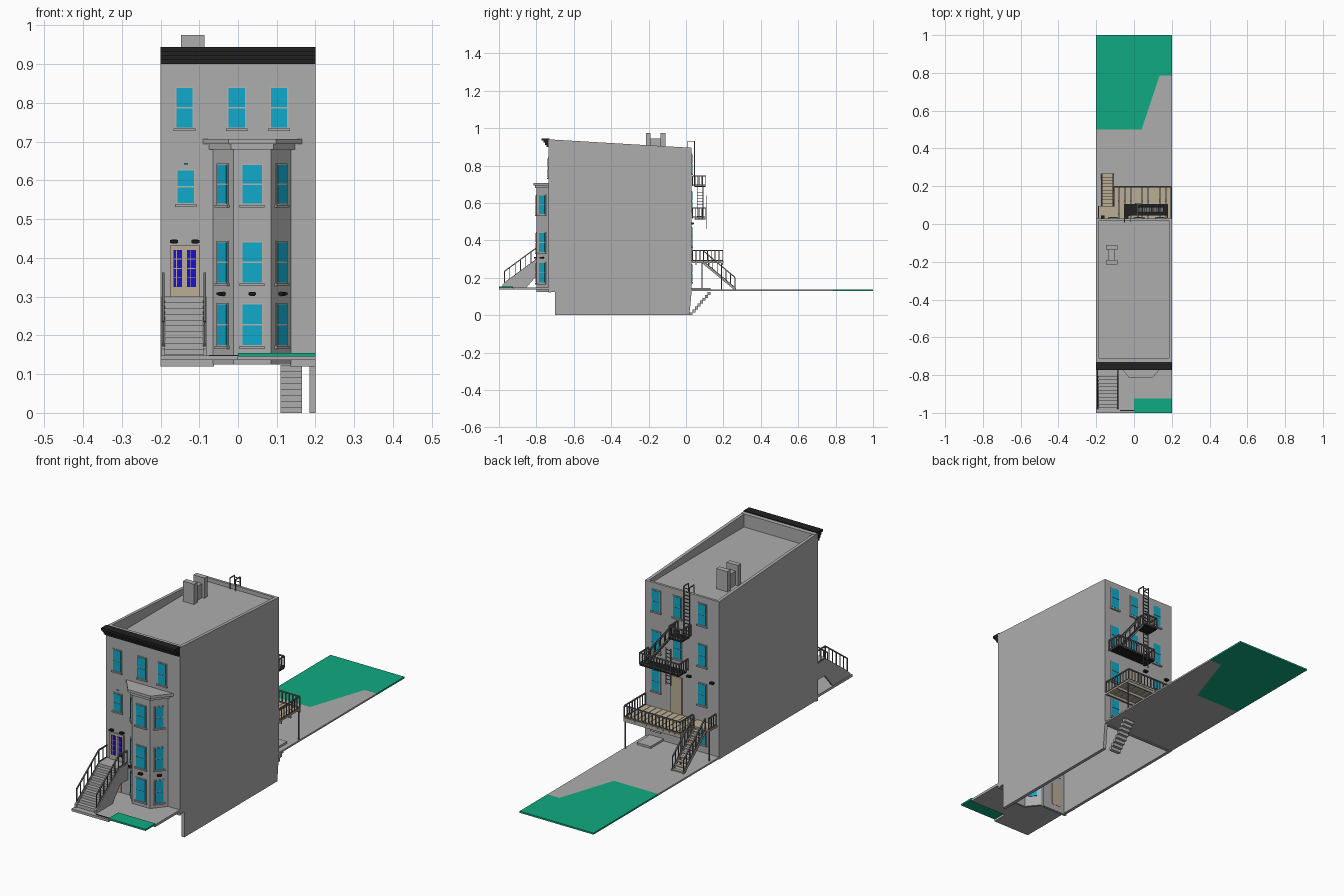
import bpy, bmesh, math
from mathutils import Matrix, Vector

cube = bpy.data.objects.get("Cube")
if cube:
    bpy.data.objects.remove(cube, do_unlink=True)

COLOURS = {
    "stone": (0.42, 0.42, 0.42), "iron": (0.16, 0.16, 0.16), "black": (0.015, 0.015, 0.015),
    "trim": (0.48, 0.45, 0.40), "tan": (0.50, 0.42, 0.30), "glass": (0.005, 0.40, 0.60),
    "blue": (0.01, 0.005, 0.60), "grass": (0.005, 0.40, 0.22),
}
mats = {}
for key, rgb in COLOURS.items():
    m = bpy.data.materials.new(key)
    m.use_nodes = True
    m.diffuse_color = (*rgb, 1)
    m.node_tree.nodes["Principled BSDF"].inputs["Base Color"].default_value = (*rgb, 1)
    mats[key] = m

parts = {}
FRONT, BACK, HALF = -0.735, 0.03, 0.2


def mesh_of(name, mat):
    return parts.setdefault(name, (bmesh.new(), mat))[0]


def box(name, mat, x, y, z, M=Matrix()):
    """Box from three (low, high) ranges."""
    size = Matrix.Diagonal((x[1] - x[0], y[1] - y[0], z[1] - z[0], 1))
    mid = Matrix.Translation(((x[0] + x[1]) / 2, (y[0] + y[1]) / 2, (z[0] + z[1]) / 2))
    bmesh.ops.create_cube(mesh_of(name, mat), size=1, matrix=M @ mid @ size)


def prism(name, mat, pts, lo, hi, axis="z"):
    """Extrude a 2D outline along x or z."""
    bm = mesh_of(name, mat)
    place = (lambda p, t: (t, *p)) if axis == "x" else (lambda p, t: (*p, t))
    a, b = ([bm.verts.new(place(p, t)) for p in pts] for t in (lo, hi))
    faces = [bm.faces.new(a[::-1]), bm.faces.new(b)]
    for i in range(len(pts)):
        j = (i + 1) % len(pts)
        faces.append(bm.faces.new((a[i], a[j], b[j], b[i])))
    bmesh.ops.recalc_face_normals(bm, faces=faces)


def rod(name, mat, a, b, t=0.004):
    a, b = Vector(a), Vector(b)
    d = b - a
    M = Matrix.Translation((a + b) / 2) @ d.to_track_quat("Z", "Y").to_matrix().to_4x4()
    bmesh.ops.create_cube(mesh_of(name, mat), size=1, matrix=M @ Matrix.Diagonal((t, t, d.length, 1)))


def railing(name, mat, a, b, h, n, t=0.004):
    a, b, up = Vector(a), Vector(b), Vector((0, 0, h))
    rod(name, mat, a + up, b + up, t * 1.4)
    rod(name, mat, a + up * 0.12, b + up * 0.12, t)
    for i in range(n + 1):
        p = a.lerp(b, i / n)
        rod(name, mat, p, p + up, t)


def ladder(name, mat, x, y, z0, z1, w, n):
    for s in (-w / 2, w / 2):
        rod(name, mat, (x + s, y, z0), (x + s, y, z1))
    for i in range(n):
        z = z0 + (z1 - z0) * (i + 0.5) / n
        rod(name, mat, (x - w / 2, y, z), (x + w / 2, y, z), 0.003)


def window(M, cx, z0, z1, w):
    """Double-sash window with sill and lintel; local -y points outward."""
    x0, x1, mid = cx - w / 2, cx + w / 2, (z0 + z1) / 2
    box("window_frames", "trim", (x0 - 0.004, x1 + 0.004), (-0.003, 0.002), (z0 - 0.004, z1 + 0.004), M)
    box("window_sills", "stone", (x0 - 0.007, x1 + 0.007), (-0.008, 0.0), (z0 - 0.01, z0 - 0.003), M)
    for lo, hi in ((z0, mid - 0.002), (mid + 0.002, z1)):
        box("window_glass", "glass", (x0, x1), (-0.005, 0.014), (lo, hi), M)


def lamp(M, x, z):
    box("wall_lamps", "black", (x - 0.01, x + 0.01), (-0.014, 0), (z - 0.003, z + 0.004), M)
    box("wall_lamps", "black", (x - 0.007, x + 0.007), (-0.01, 0), (z - 0.005, z + 0.005), M)


front = Matrix.Translation((0, FRONT, 0))
back = Matrix.Translation((0, BACK, 0)) @ Matrix.Rotation(math.pi, 4, "Z")

# Party walls: sloping tops, one reaching down to the basement
upper = [(FRONT, 0.125), (BACK, 0.125), (BACK, 0.895), (FRONT, 0.94)]
cellar = [(FRONT, 0.125), (-0.70, 0.125), (-0.70, 0), (0.018, 0), (BACK, 0.125)]
prism("right_side_wall", "stone", upper, -HALF, -HALF + 0.015, "x")
prism("left_side_wall", "stone", cellar + upper[2:], HALF - 0.016, HALF, "x")

# Front wall around the bay opening, back wall and sunken roof
fy = (FRONT, FRONT + 0.012)
box("front_wall", "stone", (-HALF, -0.062), fy, (0.12, 0.70))
box("front_wall", "stone", (0.134, HALF), fy, (0.12, 0.70))
box("front_wall", "stone", (-HALF, HALF), (FRONT, FRONT + 0.025), (0.70, 0.94))
box("back_wall", "stone", (-HALF, HALF), (BACK - 0.012, BACK), (0.125, 0.895))
box("roof", "stone", (-HALF + 0.01, HALF - 0.01), (FRONT + 0.01, BACK - 0.01), (0.868, 0.876))

# Stepped cornice
for i, out in enumerate((0.01, 0.018, 0.027, 0.037)):
    z = 0.90 + 0.011 * i
    box("cornice", "black", (-HALF, HALF), (FRONT - out, FRONT + 0.004), (z, z + 0.0115))

# Twin chimney
for y in (-0.215, -0.135):
    box("chimney", "stone", (-0.147, -0.087), (y, y + 0.025), (0.87, 0.975))
box("chimney", "stone", (-0.135, -0.1), (-0.2, -0.12), (0.87, 0.945))

# Three-sided bay
corners = [(-0.065, FRONT), (-0.012, -0.80), (0.085, -0.80), (0.137, FRONT)]
for (ax, ay), (bx, by) in zip(corners, corners[1:]):
    length = math.hypot(bx - ax, by - ay)
    M = Matrix.Translation((ax, ay, 0)) @ Matrix.Rotation(math.atan2(by - ay, bx - ax), 4, "Z")
    box("bay_walls", "stone", (0, length), (0, 0.01), (0.125, 0.695), M)
    w = 0.05 if ay == by else 0.038
    for z0, z1 in ((0.175, 0.28), (0.337, 0.44), (0.54, 0.64)):
        window(M, length / 2, z0, z1, w)
    lamp(M, length / 2, 0.307)
prism("bay_cap", "stone", [(-0.075, FRONT), (-0.018, -0.808), (0.091, -0.808), (0.147, FRONT)], 0.68, 0.694)
prism("bay_cap", "stone", [(-0.09, FRONT), (-0.025, -0.815), (0.098, -0.815), (0.165, FRONT)], 0.694, 0.707)

# Flat front windows
for x in (-0.138, -0.003, 0.106):
    window(front, x, 0.737, 0.838, 0.042)
window(front, -0.135, 0.542, 0.625, 0.042)
box("fanlight", "glass", (-0.14, -0.129), (-0.004, 0.01), (0.641, 0.645), front)

# Front door with glazed leaves
box("front_door", "tan", (-0.175, -0.1), (-0.006, 0.013), (0.30, 0.432), front)
for x in (-0.167, -0.131):
    box("door_panels", "blue", (x, x + 0.023), (-0.009, 0), (0.325, 0.42), front)
    for k in range(1, 4):
        z = 0.325 + k * 0.024
        box("door_bars", "tan", (x, x + 0.023), (-0.0105, 0), (z - 0.001, z + 0.001), front)
    box("door_bars", "tan", (x + 0.007, x + 0.009), (-0.0105, 0), (0.325, 0.42), front)
for x in (-0.165, -0.11):
    lamp(front, x, 0.442)

# Front stoop: steps, sloped cheeks, door below, rails
N = 10
for i in range(N):
    y = -0.975 + i * 0.0185
    z = 0.15 + (i + 1) * 0.015
    box("stoop_steps", "stone", (-0.19, -0.088), (y, y + 0.022), (z - 0.016, z))
box("stoop_landing", "stone", (-0.195, -0.083), (-0.795, FRONT), (0.28, 0.30))
for x in (-0.197, -0.09):
    cheek = [(-0.98, 0.14), (-0.86, 0.14), (-0.79, 0.22), (FRONT, 0.22),
             (FRONT, 0.30), (-0.795, 0.30), (-0.98, 0.165)]
    prism("stoop_cheeks", "stone", cheek, x, x + 0.009, "x")
    railing("stoop_rails", "iron", (x + 0.004, -0.97, 0.165), (x + 0.004, -0.80, 0.29), 0.07, 6)
    railing("stoop_rails", "iron", (x + 0.004, -0.80, 0.295), (x + 0.004, FRONT, 0.295), 0.065, 2)
box("lower_door", "tan", (-0.165, -0.115), (-0.006, 0.013), (0.15, 0.26), front)

# Front yard with lawn and grate
prism("front_yard", "stone", [(-HALF, -1), (0, -1), (0, -0.925), (HALF, -0.925), (HALF, FRONT),
                              (0.137, FRONT), (0.085, -0.8), (-0.012, -0.8), (-0.065, FRONT),
                              (-HALF, FRONT)], 0.136, 0.148)
box("front_lawn", "grass", (0, HALF), (-1, -0.925), (0.146, 0.154))
box("front_grate", "black", (-0.075, 0), (-0.99, -0.984), (0.14, 0.15))

# Back yard, lawn, hatch and cellar stairs
edge = [(HALF, 0.785), (0.135, 0.785), (0.04, 0.5), (-HALF, 0.5)]
prism("back_yard", "stone", [(-HALF, BACK), (HALF, BACK)] + edge, 0.128, 0.136)
prism("back_lawn", "grass", edge[::-1] + [(HALF, 1), (-HALF, 1)], 0.128, 0.136)
box("cellar_hatch", "stone", (0.1, 0.175), (BACK, 0.13), (0.13, 0.146))
for i in range(8):
    y, z = 0.02 + i * 0.0135, i * 0.0155
    box("cellar_stairs", "stone", (0.11, 0.165), (y, y + 0.016), (z, z + 0.0155))

# Back windows, deck door and lamps (mirrored frame, so x is negated)
for x in (0.14, 0.025, -0.11):
    window(back, -x, 0.76, 0.86, 0.042)
    window(back, -x, 0.56, 0.66, 0.042)
    if x != 0.025:
        window(back, -x, 0.37, 0.47, 0.042)
        window(back, -x, 0.18, 0.27, 0.042)
box("back_door", "tan", (-0.058, 0.002), (-0.006, 0.012), (0.29, 0.47), back)
for x in (-0.04, -0.165):
    lamp(back, -x, 0.49)

# Deck boards, joists, posts
for i in range(10):
    x = -0.11 + i * 0.031
    box("deck_boards", "tan", (x, x + 0.029), (BACK, 0.2), (0.28, 0.288))
box("deck_landing", "tan", (-0.19, -0.11), (BACK, 0.095), (0.28, 0.288))
for y in (0.05, 0.12, 0.192):
    box("deck_joists", "stone", (-0.11, HALF), (y, y + 0.006), (0.268, 0.28))
for x, y in ((0.195, 0.19), (-0.105, 0.19), (-0.185, 0.085)):
    rod("deck_posts", "iron", (x, y, 0.13), (x, y, 0.28), 0.005)

# Deck railings and garden stairs
railing("deck_rails", "iron", (-0.105, 0.196, 0.285), (0.196, 0.196, 0.285), 0.06, 16)
railing("deck_rails", "iron", (0.196, 0.035, 0.285), (0.196, 0.196, 0.285), 0.06, 8)
railing("deck_rails", "iron", (-0.105, 0.095, 0.285), (-0.105, 0.196, 0.285), 0.06, 5)
railing("deck_rails", "iron", (-0.187, 0.035, 0.285), (-0.187, 0.092, 0.285), 0.06, 3)
for i in range(10):
    y, z = 0.095 + i * 0.0172, 0.275 - i * 0.0145
    box("garden_steps", "tan", (-0.168, -0.112), (y, y + 0.017), (z - 0.005, z))
for x in (-0.17, -0.11):
    rod("garden_stringers", "stone", (x, 0.09, 0.28), (x, 0.265, 0.136), 0.009)
    railing("garden_rails", "iron", (x, 0.095, 0.28), (x, 0.262, 0.14), 0.062, 7)

# Fire escape: lower balcony, stair, upper balcony, ladders
for x0, x1, z, n in ((-0.035, 0.178, 0.518, 14), (-0.05, 0.02, 0.69, 5)):
    box("escape_floors", "black", (x0, x1), (0.045, 0.105), (z - 0.006, z))
    railing("escape_rails", "iron", (x0, 0.103, z), (x1, 0.103, z), 0.055, n)
    for x in (x0, x1):
        railing("escape_rails", "iron", (x, 0.035, z), (x, 0.103, z), 0.055, 4)
for y in (0.06, 0.09):
    rod("escape_stair", "iron", (0.155, y, 0.52), (0.02, y, 0.69), 0.005)
    railing("escape_stair", "iron", (0.155, y, 0.52), (0.02, y, 0.69), 0.05, 5, 0.003)
for i in range(11):
    x, z = 0.15 - i * 0.0125, 0.527 + i * 0.0157
    box("escape_stair", "iron", (x - 0.006, x + 0.006), (0.06, 0.09), (z, z + 0.002))
ladder("drop_ladder", "iron", 0.02, 0.108, 0.46, 0.64, 0.026, 10)
ladder("roof_ladder", "iron", -0.035, 0.045, 0.69, 0.93, 0.03, 14)
for x in (-0.05, -0.02):
    rod("roof_ladder", "iron", (x, 0.045, 0.93), (x, 0.01, 0.93))
    rod("roof_ladder", "iron", (x, 0.01, 0.93), (x, 0.01, 0.876))

# Turn every collected part into an object
for name, (bm, mat) in parts.items():
    me = bpy.data.meshes.new(name)
    bm.to_mesh(me)
    bm.free()
    me.materials.append(mats[mat])
    bpy.context.scene.collection.objects.link(bpy.data.objects.new(name, me))
